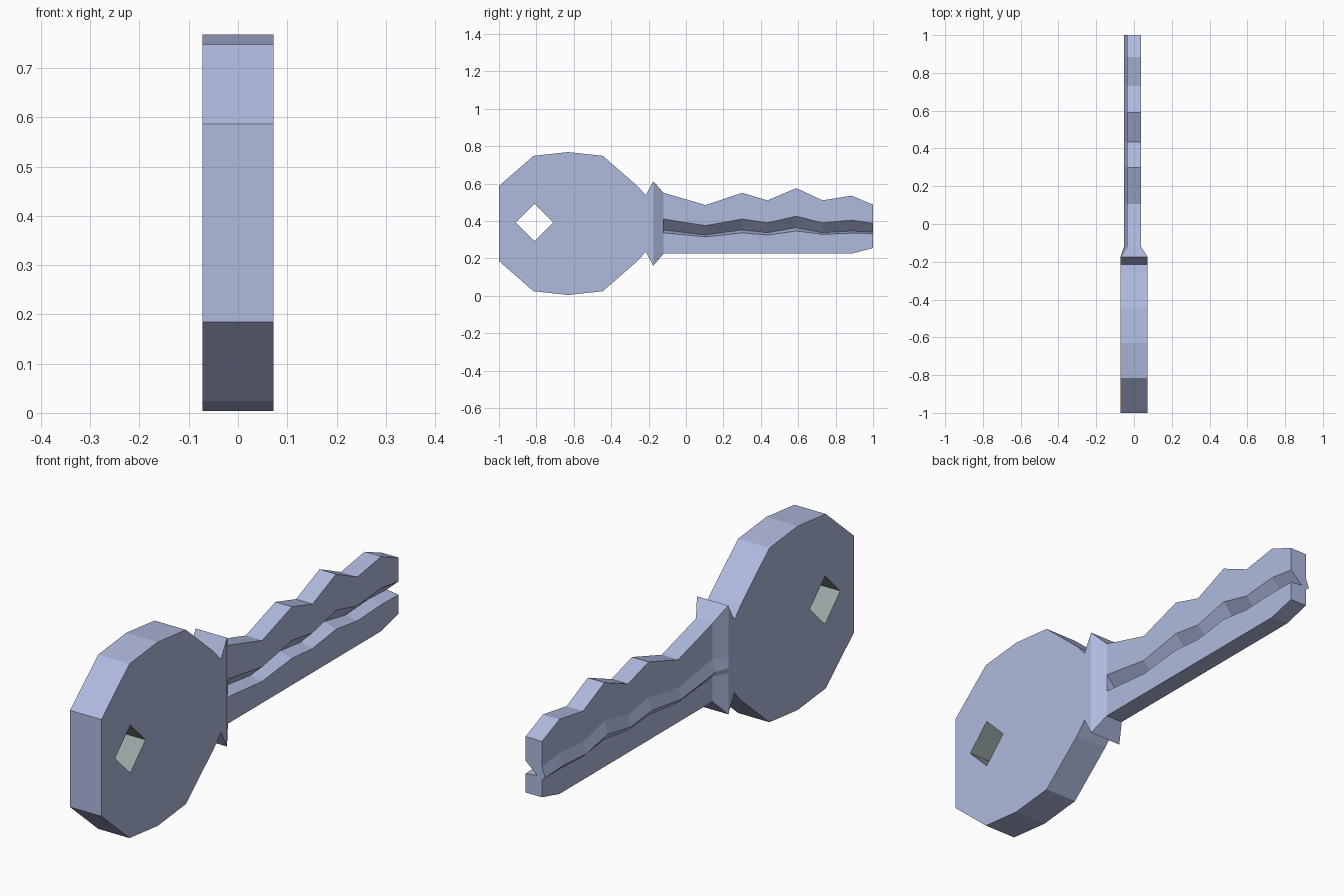
import bpy, bmesh

if "Cube" in bpy.data.objects:
    bpy.data.objects.remove(bpy.data.objects["Cube"])


def material(name, rgb):
    m = bpy.data.materials.new(name)
    m.diffuse_color = (*rgb, 1)
    m.use_nodes = True
    m.node_tree.nodes["Principled BSDF"].inputs["Base Color"].default_value = m.diffuse_color
    return m


BLUE = material("pale blue metal", (0.43, 0.49, 0.73))
GREEN = material("grey green hole", (0.31, 0.38, 0.37))


def finish(bm, name, mats):
    me = bpy.data.meshes.new(name)
    bm.to_mesh(me)
    bm.free()
    for m in mats:
        me.materials.append(m)
    ob = bpy.data.objects.new(name, me)
    bpy.context.collection.objects.link(ob)
    return ob


HEAD_X, JOIN_Y, MID_Z = 0.072, -0.175, 0.386

# Key head: half outline mirrored about its middle height, with diamond hole
upper = [(-1, 0.587), (-0.815, 0.748), (-0.63, 0.768), (-0.445, 0.748),
         (-0.26, 0.587), (-0.215, 0.537), (JOIN_Y, 0.612)]
outline = upper + [(y, 2 * MID_Z - z) for y, z in reversed(upper)]
HY, HZ, HR = -0.81, 0.392, 0.1
hole = [(HY - HR, HZ), (HY, HZ + HR), (HY + HR, HZ), (HY, HZ - HR)]

bm = bmesh.new()
for loop in (outline, hole):
    vs = [bm.verts.new((-HEAD_X, y, z)) for y, z in loop]
    for a, b in zip(vs, vs[1:] + vs[:1]):
        bm.edges.new((a, b))
bmesh.ops.triangle_fill(bm, edges=bm.edges[:], use_beauty=True, normal=(1, 0, 0))
ext = bmesh.ops.extrude_face_region(bm, geom=bm.faces[:], use_keep_orig=True)
for v in ext["geom"]:
    if isinstance(v, bmesh.types.BMVert):
        v.co.x = HEAD_X
bmesh.ops.recalc_face_normals(bm, faces=bm.faces[:])
for f in bm.faces:
    c = f.calc_center_median()
    if abs(f.normal.x) < 0.5 and abs(c.y - HY) + abs(c.z - HZ) < HR * 1.1:
        f.material_index = 1      # hole walls
finish(bm, "key_head", [BLUE, GREEN])


# Blade and collar: cross-sections lofted along y, groove on +x, ridge on -x
def section(y, top, bottom, upper_lip, deep, lower_lip, half, deep_x, ridge_x):
    return [(half, y, top), (half, y, upper_lip), (deep_x, y, deep),
            (half, y, lower_lip), (half, y, bottom), (-half, y, bottom),
            (-half, y, lower_lip - 0.006), (ridge_x, y, deep),
            (-half, y, upper_lip - 0.008), (-half, y, top)]


HALF = 0.038
# y, top, bottom, groove upper lip, groove depth line, groove lower lip
cuts = [(-0.12, 0.55, 0.225, 0.41, 0.352, 0.336),
        (0.105, 0.485, 0.225, 0.375, 0.325, 0.315),
        (0.30, 0.55, 0.225, 0.41, 0.352, 0.336),
        (0.435, 0.51, 0.225, 0.39, 0.337, 0.325),
        (0.59, 0.575, 0.225, 0.425, 0.364, 0.346),
        (0.73, 0.51, 0.225, 0.39, 0.337, 0.328),
        (0.885, 0.535, 0.225, 0.404, 0.346, 0.335),
        (1.0, 0.487, 0.255, 0.388, 0.340, 0.333)]
rings = [section(JOIN_Y, 0.612, 0.16, 0.41, 0.352, 0.336, HEAD_X, HEAD_X, -HEAD_X),
         section(*cuts[0], HALF, HALF, -0.053)]
rings += [section(*c, HALF, -0.016, -0.053) for c in cuts]

bm = bmesh.new()
loops = [[bm.verts.new(p) for p in r] for r in rings]
for a, b in zip(loops, loops[1:]):
    for i in range(len(a)):
        j = (i + 1) % len(a)
        bm.faces.new((a[i], a[j], b[j], b[i]))
start = bm.faces.new(loops[0])
bm.faces.new(loops[-1])
bmesh.ops.remove_doubles(bm, verts=bm.verts[:], dist=0.0005)
bmesh.ops.dissolve_degenerate(bm, edges=bm.edges[:], dist=0.0005)
bmesh.ops.recalc_face_normals(bm, faces=bm.faces[:])
finish(bm, "key_blade", [BLUE])
